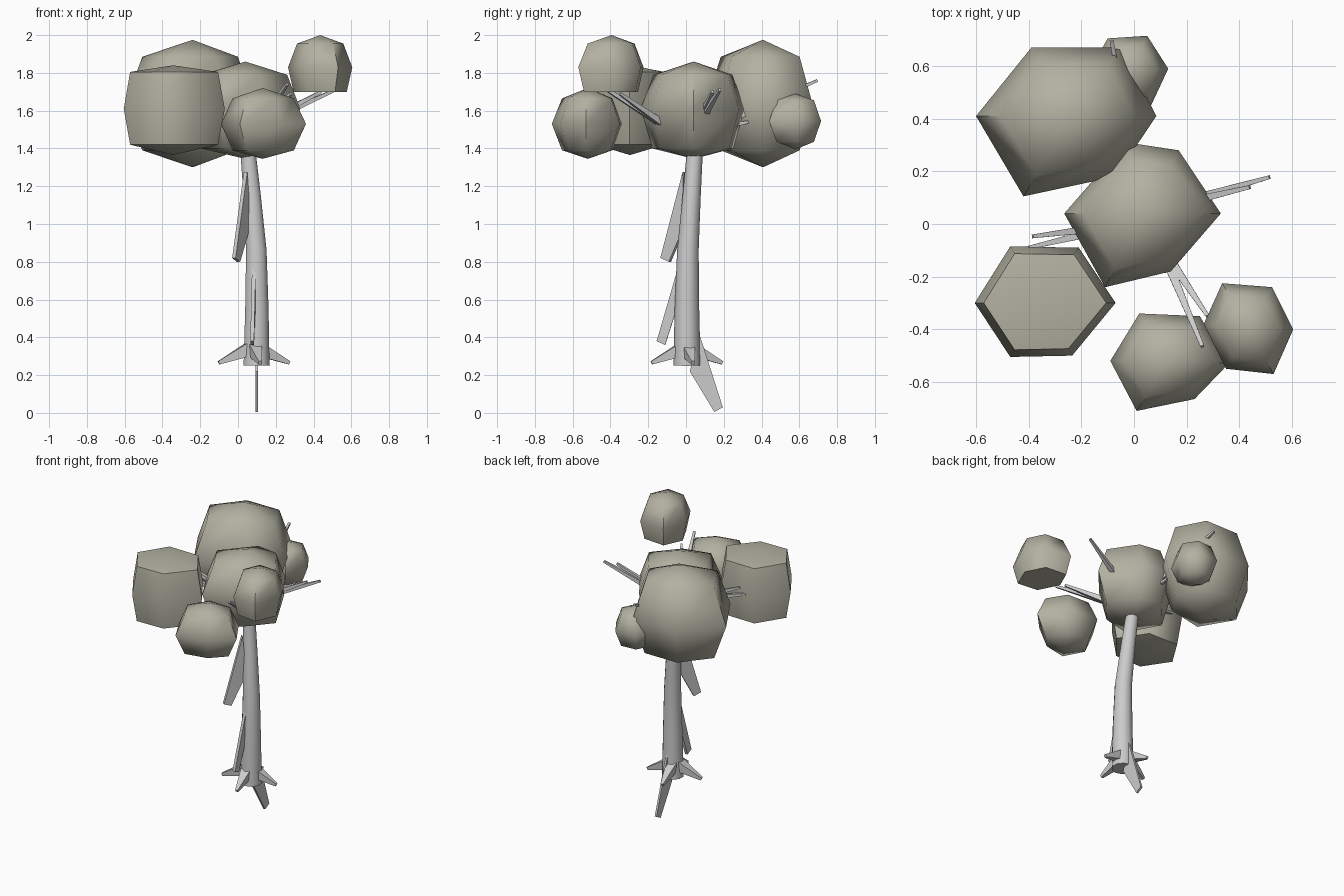
import bpy, bmesh, math
from mathutils import Vector

if "Cube" in bpy.data.objects:
    bpy.data.objects.remove(bpy.data.objects["Cube"])

leaf_mat = bpy.data.materials.new("foliage")
leaf_mat.diffuse_color = (0.45, 0.44, 0.36, 1)
leaf_mat.use_nodes = True
leaf_mat.node_tree.nodes["Principled BSDF"].inputs["Base Color"].default_value = leaf_mat.diffuse_color


def finish(name, bm, angle, mat=None):
    bmesh.ops.recalc_face_normals(bm, faces=bm.faces)
    me = bpy.data.meshes.new(name)
    bm.to_mesh(me)
    bm.free()
    ob = bpy.data.objects.new(name, me)
    bpy.context.collection.objects.link(ob)
    if mat:
        me.materials.append(mat)
    bpy.ops.object.select_all(action='DESELECT')
    ob.select_set(True)
    bpy.context.view_layer.objects.active = ob
    bpy.ops.object.shade_smooth_by_angle(angle=math.radians(angle))
    return ob


def skin(bm, rings):
    """Join successive vertex rings with quads."""
    for a, b in zip(rings, rings[1:]):
        n = len(a)
        for i in range(n):
            j = (i + 1) % n
            bm.faces.new((a[i], a[j], b[j], b[i]))


def leaf_clump(name, hexagon, zmid, levels, bottom, top):
    """Six-sided lump: levels = (z, ring scale), closed by a fan at each pole."""
    bm = bmesh.new()
    cx = sum(p[0] for p in hexagon) / 6
    cy = sum(p[1] for p in hexagon) / 6
    levels = [levels[0], (zmid, 1), levels[1]]
    rings = [[bm.verts.new((cx + (x - cx) * k, cy + (y - cy) * k, z))
              for x, y in hexagon] for z, k in levels]
    skin(bm, rings)
    for ring, z in ((rings[0], bottom), (rings[-1], top)):
        pole = bm.verts.new((cx, cy, z))
        for i in range(6):
            bm.faces.new((ring[i], ring[(i + 1) % 6], pole))
    finish(name, bm, 62, leaf_mat)


def limb(name, path, sides):
    """Tapered tube through (x, y, z, radius) points."""
    bm = bmesh.new()
    pts = [Vector(p[:3]) for p in path]
    rings = []
    for i, p in enumerate(pts):
        d = (pts[min(i + 1, len(pts) - 1)] - pts[max(i - 1, 0)]).normalized()
        u = d.cross(Vector((0, 1, 0)) if abs(d.z) > 0.9 else Vector((0, 0, 1))).normalized()
        v = d.cross(u)
        r = path[i][3]
        rings.append([bm.verts.new(p + r * (u * math.cos(t) + v * math.sin(t)))
                      for t in (2 * math.pi * (k + 0.5) / sides for k in range(sides))])
    skin(bm, rings)
    bm.faces.new(rings[0])
    bm.faces.new(rings[-1])
    finish(name, bm, 50 if sides > 5 else 30)


def shard(name, quad, thick):
    """Thin flat flap, extruded from a four-point outline."""
    bm = bmesh.new()
    q = [Vector(p) for p in quad]
    n = (q[2] - q[0]).cross(q[3] - q[1]).normalized() * thick / 2
    rings = [[bm.verts.new(p + s * n) for p in q] for s in (-1, 1)]
    skin(bm, rings)
    bm.faces.new(rings[0])
    bm.faces.new(rings[1])
    finish(name, bm, 30)


# Foliage
leaf_clump("foliage_back_left",
           [(.085, .41), (-.05, .67), (-.39, .67), (-.60, .41), (-.42, .105), (-.07, .18)],
           1.635, [(1.39, .74), (1.885, .74)], 1.30, 1.975)
leaf_clump("foliage_front_left",
           [(-.07, -.30), (-.21, -.09), (-.47, -.085), (-.605, -.30), (-.47, -.505), (-.235, -.50)],
           1.61, [(1.42, .87), (1.805, .87)], 1.365, 1.84)
leaf_clump("foliage_centre",
           [(.33, .04), (.17, .28), (-.03, .31), (-.265, .04), (-.11, -.24), (.14, -.18)],
           1.61, [(1.40, .78), (1.79, .76)], 1.345, 1.86)
leaf_clump("foliage_high_right",
           [(.605, -.40), (.525, -.24), (.335, -.225), (.265, -.38), (.35, -.55), (.53, -.57)],
           1.83, [(1.70, .83), (1.955, .72)], 1.70, 2.0)
leaf_clump("foliage_low_front",
           [(.36, -.53), (.25, -.35), (.02, -.34), (-.09, -.52), (.01, -.71), (.23, -.665)],
           1.53, [(1.39, .72), (1.665, .72)], 1.345, 1.72)
leaf_clump("foliage_back_small",
           [(.13, .59), (.05, .715), (-.10, .705), (-.17, .58), (-.08, .45), (.06, .44)],
           1.545, [(1.435, .72), (1.655, .72)], 1.395, 1.69)

# Trunk
limb("trunk", [(.098, .005, .25, .072), (.10, .005, .55, .065), (.097, .01, .86, .057),
               (.075, .03, 1.15, .048), (.055, .045, 1.36, .043), (.04, .04, 1.6, .03)], 10)

# Star of four roots
for i in range(4):
    a = math.radians(10 + 90 * i)
    c, s = math.cos(a), math.sin(a)
    limb(f"root_{i + 1}", [(.085 + .03 * c, .005 + .03 * s, .335, .05),
                           (.085 + .19 * c, .005 + .19 * s, .265, .013)], 4)

# Flat flaps down the trunk
shard("tap_root", [(.10, .02, .22), (.10, .15, .005), (.10, .195, .03), (.10, .07, .42)], .014)
shard("lower_flap", [(.085, -.03, .81), (.075, -.155, .38), (.075, -.11, .36), (.085, -.03, .61)], .02)
shard("upper_flap", [(.04, -.012, 1.275), (-.022, -.13, .82), (.003, -.085, .80), (.06, 0, 1.0)], .022)

# Forked branches: start, then the two tips
branches = {
    "right": ((.10, .06, 1.52), (.515, .178, 1.71), (.44, .14, 1.70)),
    "left": ((-.02, .0, 1.52), (-.385, -.047, 1.68), (-.40, -.09, 1.62)),
    "front": ((.10, -.08, 1.50), (.26, -.465, 1.74), (.28, -.35, 1.69)),
    "back": ((.02, .12, 1.50), (-.085, .695, 1.76), (.0, .33, 1.54)),
}
for side, (start, tip_a, tip_b) in branches.items():
    for k, tip in enumerate((tip_a, tip_b)):
        limb(f"{side}_branch_{k + 1}", [(*start, .028), (*tip, .010)], 4)
